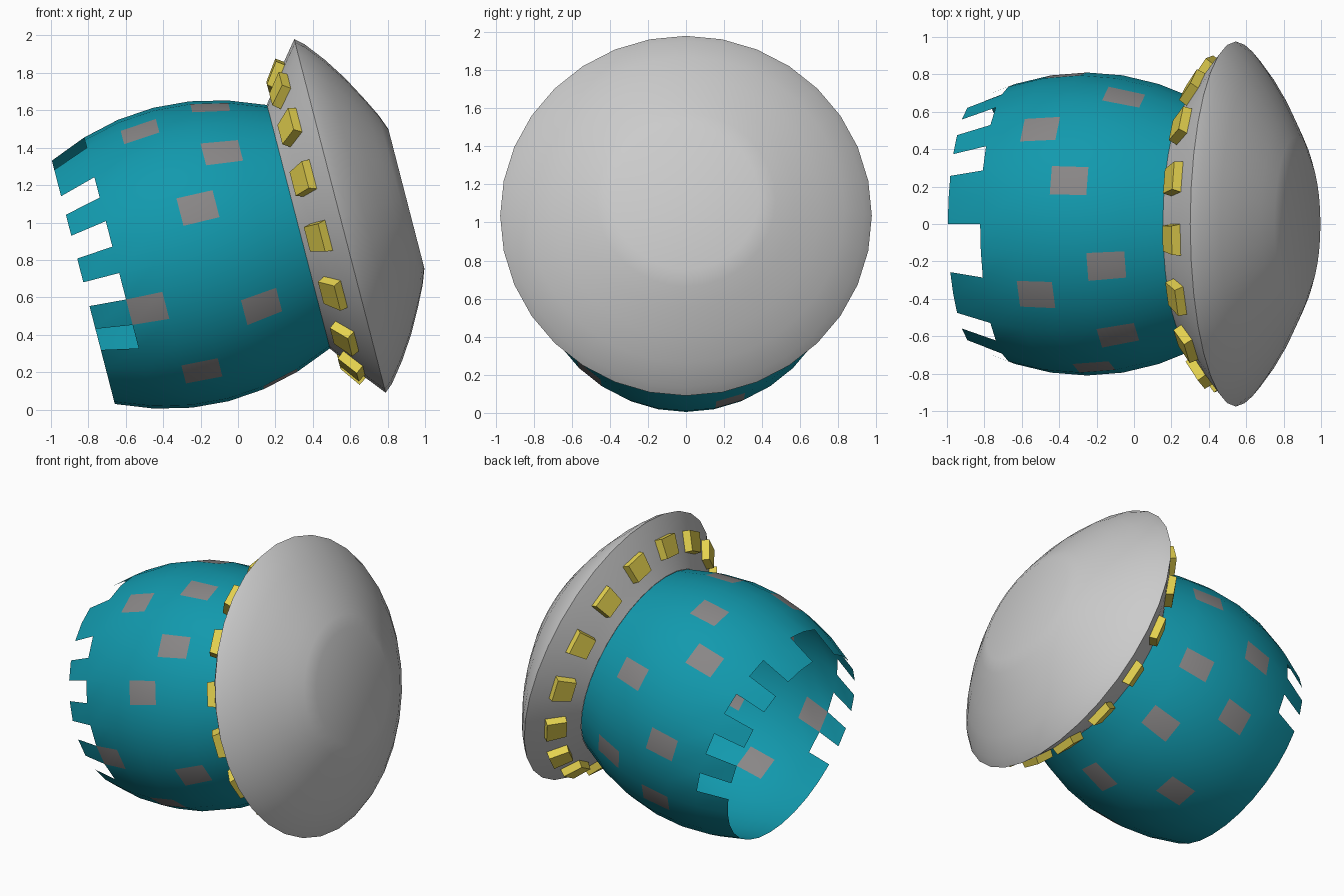
import bpy, bmesh, math
from mathutils import Vector

if "Cube" in bpy.data.objects:
    bpy.data.objects.remove(bpy.data.objects["Cube"])

SEG = 32
TILT = math.radians(14.5)
CA, SA = math.cos(TILT), math.sin(TILT)
CX, CZ = 0.545, 1.035            # centre of the wide rim


def material(name, rgb):
    m = bpy.data.materials.new(name)
    m.diffuse_color = (*rgb, 1)
    m.use_nodes = True
    m.node_tree.nodes["Principled BSDF"].inputs["Base Color"].default_value = m.diffuse_color
    return m


def place(a, r, col):
    """Point at axial offset a, radius r, column col (0 = top, 8 = front)."""
    p = 2 * math.pi * col / SEG
    return Vector((CX + CA * a - SA * r * math.cos(p),
                   -r * math.sin(p),
                   CZ + SA * a + CA * r * math.cos(p)))


def finish(name, bm, mats, angle):
    me = bpy.data.meshes.new(name)
    bm.to_mesh(me)
    bm.free()
    ob = bpy.data.objects.new(name, me)
    bpy.context.collection.objects.link(ob)
    for m in mats:
        me.materials.append(m)
    bpy.ops.object.select_all(action='DESELECT')
    ob.select_set(True)
    bpy.context.view_layer.objects.active = ob
    bpy.ops.object.shade_smooth_by_angle(angle=math.radians(angle))
    return ob


def lathe(bm, profile, skip=(), marked=()):
    """Revolve (axial, radius) points, leaving out or marking (row, col) faces."""
    rings = [[bm.verts.new(place(a, r, c)) for c in range(SEG)] for a, r in profile]
    for row in range(len(profile) - 1):
        for c in range(SEG):
            if (row, c) in skip:
                continue
            d = (c + 1) % SEG
            f = bm.faces.new((rings[row][c], rings[row + 1][c],
                              rings[row + 1][d], rings[row][d]))
            f.material_index = int((row, c) in marked)
    return rings


teal = material("teal", (0.006, 0.32, 0.42))
patch_grey = material("patch_grey", (0.25, 0.24, 0.24))
yellow = material("yellow", (0.80, 0.66, 0.08))

# Barrel body: open shell with a toothed end and grey square patches
body_profile = []
for i in range(7):
    a = -0.229 - 0.198 * i
    body_profile.append((a, 0.81 - 0.138 * ((a + 0.823) / 0.594) ** 2))
notches = {(5, c % SEG) for c in (0, 1, 4, 6, 8, 10, -3, -5, -7, -9)}
patch_rows = {1: (1, 4, 10, 15, -6, -10, -13),
              2: (6, -2),
              3: (2, 12, -4, -8, -11, -15),
              4: (9,)}
patches = {(row, c % SEG) for row, cols in patch_rows.items() for c in cols}
bm = bmesh.new()
lathe(bm, body_profile, notches, patches)
bmesh.ops.recalc_face_normals(bm, faces=bm.faces)
# the open shell should face away from its axis
f = max(bm.faces, key=lambda f: f.calc_center_median().z)
if f.normal.z < 0:
    bmesh.ops.reverse_faces(bm, faces=bm.faces)
finish("barrel_body", bm, [teal, patch_grey], 40)

# Grey cap: flared underside, sharp rim, shallow dome with a flat centre
cap_profile = [(-0.229, 0.674), (-0.164, 0.76), (-0.083, 0.873), (0, 0.976),
               (0.045, 0.938), (0.13, 0.83), (0.212, 0.705),
               (0.285, 0.57), (0.335, 0.47), (0.367, 0.385)]
bm = bmesh.new()
rings = lathe(bm, cap_profile)
bm.faces.new(rings[-1])
bmesh.ops.recalc_face_normals(bm, faces=bm.faces)
f = max(bm.faces, key=lambda f: f.calc_center_median().x)
if f.normal.x < 0:
    bmesh.ops.reverse_faces(bm, faces=bm.faces)
finish("domed_cap", bm, [], 50)

# Yellow studs on every other column of the flared underside
bm = bmesh.new()
for col in range(0, SEG, 2):
    base = [(-0.160, 0.757), (-0.079, 0.870)]
    top = [(-0.202, 0.792), (-0.124, 0.901)]
    lo, hi = ([bm.verts.new(place(a, r, col + e))
               for (a, r), e in zip((p[0], p[0], p[1], p[1]), edges)]
              for p, edges in ((base, (0, 1, 1, 0)),
                               (top, (0.06, 0.94, 0.94, 0.06))))
    bm.faces.new(lo)
    bm.faces.new(hi)
    for i in range(4):
        j = (i + 1) % 4
        bm.faces.new((lo[i], lo[j], hi[j], hi[i]))
bmesh.ops.recalc_face_normals(bm, faces=bm.faces)
finish("rim_studs", bm, [yellow], 40)
